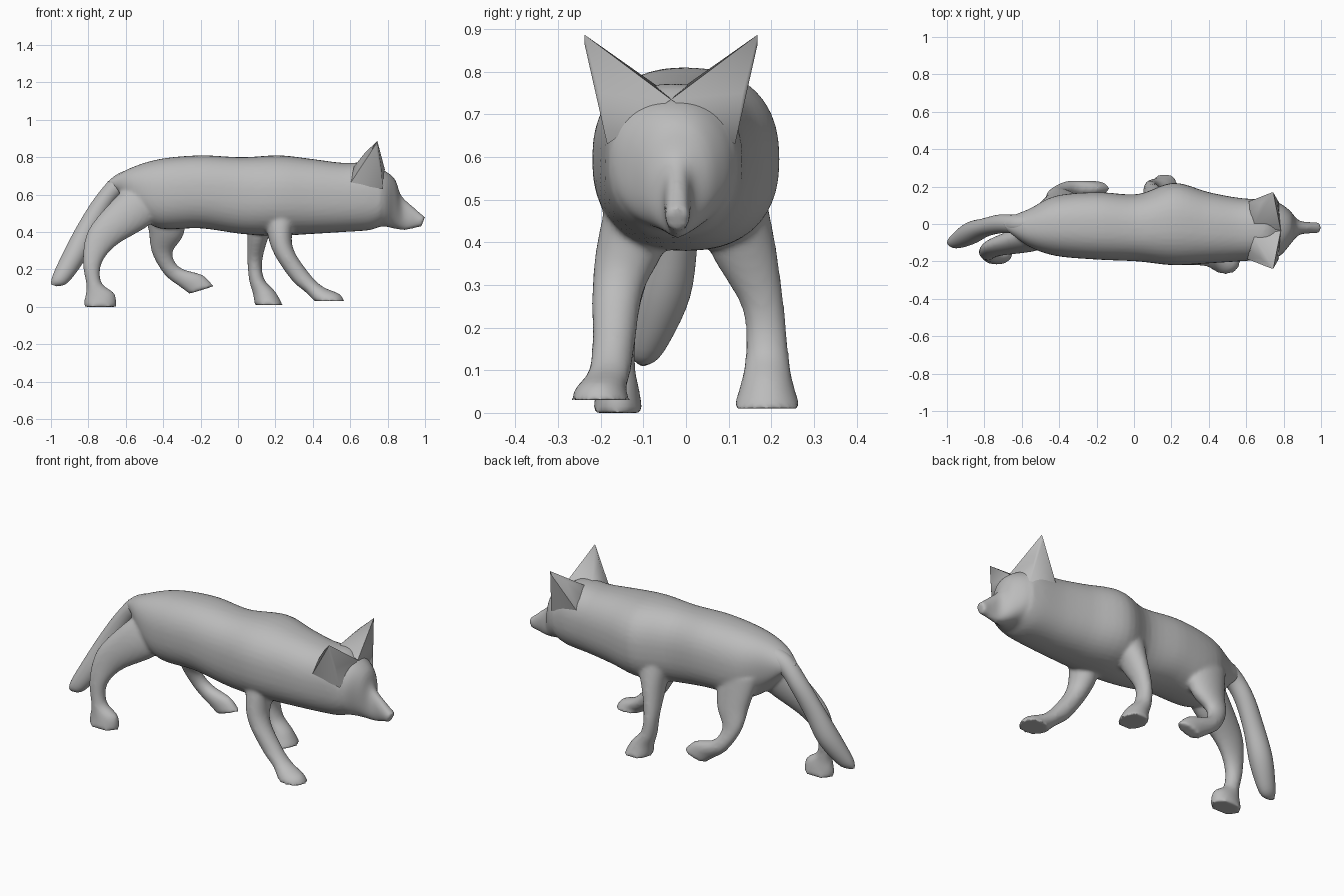
import bpy
import bmesh
import math
from mathutils import Vector

# Remove only the default cube
default_cube = bpy.data.objects.get("Cube")
if default_cube:
    bpy.data.objects.remove(default_cube, do_unlink=True)

UNIT = 0.01          # section tables are written in hundredths
SIDES = 40           # points around each cross-section
STEPS = 5            # interpolated rings between two sections
CENTRE = -0.035      # middle line of the turned head

# One plain coat colour
coat = bpy.data.materials.new("grey_coat")
coat.use_nodes = True
coat_colour = (0.5, 0.5, 0.5, 1)
coat.diffuse_color = coat_colour
coat.node_tree.nodes["Principled BSDF"].inputs["Base Color"].default_value = coat_colour


def select_only(parts):
    """Select the given parts and make the first one active."""
    bpy.ops.object.select_all(action="DESELECT")
    for part in parts:
        part.select_set(True)
    bpy.context.view_layer.objects.active = parts[0]


def finish(name, bm, smooth_angle):
    """Turn a bmesh into a shaded object with the coat material."""
    bmesh.ops.recalc_face_normals(bm, faces=bm.faces[:])
    mesh = bpy.data.meshes.new(name)
    bm.to_mesh(mesh)
    bm.free()
    mesh.materials.append(coat)
    part = bpy.data.objects.new(name, mesh)
    bpy.context.collection.objects.link(part)
    select_only([part])
    bpy.ops.object.shade_smooth_by_angle(angle=math.radians(smooth_angle))
    return part


def spline(before, start, end, after, t):
    """Catmull-Rom blend of one value between two sections."""
    slope_in = (end - before) / 2
    slope_out = (after - start) / 2
    bend = 3 * (end - start) - 2 * slope_in - slope_out
    twist = 2 * (start - end) + slope_in + slope_out
    return start + t * (slope_in + t * (bend + t * twist))


def smooth_sections(sections):
    """Add interpolated sections between the given ones."""
    last = len(sections) - 1
    result = []
    for i in range(last):
        near = [sections[max(0, min(last, i + k))] for k in (-1, 0, 1, 2)]
        for step in range(STEPS):
            result.append([spline(*values, step / STEPS) for values in zip(*near)])
    result.append(sections[last])
    return result


def loft(name, sections, fullness=1.0):
    """Skin rounded rings; a section is (x, z) of one side edge,
    (x, z) of the opposite edge, then the y centre and half width."""
    bm = bmesh.new()
    rings = []
    for section in smooth_sections(sections):
        xa, za, xb, zb, y, width = [value * UNIT for value in section]
        middle = Vector((xa + xb, 2 * y, za + zb)) / 2
        reach = Vector((xa - xb, 0, za - zb)) / 2
        across = Vector((0, width, 0))
        ring = []
        for k in range(SIDES):
            angle = math.tau * k / SIDES
            c, s = math.cos(angle), math.sin(angle)
            c = math.copysign(abs(c) ** fullness, c)
            s = math.copysign(abs(s) ** fullness, s)
            ring.append(bm.verts.new(middle + reach * c + across * s))
        rings.append(ring)
    for lower, upper in zip(rings, rings[1:]):
        for k in range(SIDES):
            n = (k + 1) % SIDES
            bm.faces.new((lower[k], lower[n], upper[n], upper[k]))
    bm.faces.new(rings[0])
    bm.faces.new(rings[-1])
    return finish(name, bm, 40)


def ear(name, side):
    """Pointed ear with a flat front, flaring out of the neck."""
    points = [
        (0.745, 0.203, 0.887),   # tip
        (0.735, 0.203, 0.865),   # outer edge
        (0.765, 0.168, 0.75),    # outer base
        (0.775, 0.15, 0.63),     # cheek
        (0.785, 0.0, 0.735),     # inner base
        (0.6, 0.15, 0.66),       # neck side
        (0.62, 0.11, 0.75),      # back base
        (0.68, 0.15, 0.825),     # back ridge
        (0.64, 0.03, 0.765),     # inner back base
    ]
    bm = bmesh.new()
    for x, y, z in points:
        bm.verts.new((x, CENTRE + side * y, z))
    bmesh.ops.convex_hull(bm, input=bm.verts[:])
    return finish(name, bm, 50)


# Torso from rump to neck
torso = loft("torso", [
    (-70, 67, -62, 60, 0, 4),
    (-58, 74, -54, 50, -2, 10),
    (-42, 79, -42, 42, -1, 16),
    (-20, 81, -20, 42, -1, 18),
    (2, 80, 2, 39, -2, 18),
    (22, 81, 20, 38, 0, 22),
    (40, 79, 40, 39, -2, 19),
    (56, 77, 56, 40, -3, 17),
    (70, 77, 70, 41, -3, 16),
    (77, 73, 76, 43, -3, 15),
], fullness=0.85)

# Head narrowing to a blunt muzzle
head = loft("head", [
    (70, 75, 72, 42, -3, 15),
    (78, 73, 78, 43, -3, 14),
    (84, 68, 83, 42, -2, 9),
    (87, 60, 89, 41, -2, 4),
    (93, 54, 94, 42, -2, 3),
    (100, 48, 98, 43, -2, 3),
], fullness=0.9)

ear("left_ear", 1)
ear("right_ear", -1)

# Hanging tail, swung to the right
loft("tail", [
    (-54, 75, -54, 62, 0, 6),
    (-66, 70, -62, 60, 0, 5),
    (-76, 59, -68, 53, 0, 5),
    (-85, 45, -75, 40, -2, 5),
    (-93, 30, -82, 25, -5, 6),
    (-99, 17, -91, 13, -9, 4),
    (-100, 12, -97, 11, -10, 1),
])

# Legs in mid stride, each ending in a flat paw
front_right_leg = loft("front_right_leg", [
    (15, 52, 32, 54, -11, 7),
    (16, 38, 29, 40, -13, 8),
    (20, 27, 30, 30, -16, 6),
    (29, 14, 38, 18, -17, 5),
    (36, 8, 45, 11, -18, 5),
    (40, 4, 54, 7, -20, 6),
    (41, 3, 57, 3, -20, 7),
])
front_left_leg = loft("front_left_leg", [
    (4, 54, 24, 54, 11, 7),
    (5, 40, 17, 39, 13, 8),
    (5, 25, 13, 25, 18, 5),
    (6, 14, 14, 15, 19, 5),
    (8, 7, 20, 8, 19, 6),
    (9, 1, 24, 1, 19, 8),
])
hind_right_leg = loft("hind_right_leg", [
    (-58, 65, -36, 56, -5, 7),
    (-67, 57, -47, 44, -8, 7),
    (-80, 41, -65, 33, -12, 5),
    (-83, 25, -73, 23, -15, 4),
    (-81, 11, -73, 13, -16, 4),
    (-82, 4, -66, 7, -16, 5),
    (-82, 0, -65, 0, -16, 6),
])
hind_left_leg = loft("hind_left_leg", [
    (-52, 58, -27, 56, 8, 7),
    (-48, 42, -29, 39, 12, 6),
    (-46, 29, -35, 29, 16, 4),
    (-39, 17, -31, 21, 19, 4),
    (-30, 10, -19, 17, 19, 4),
    (-26, 7, -13, 11, 19, 4),
])

# Fuse torso, head and legs into one skin and soften the joints
select_only([torso, head, front_right_leg, front_left_leg,
             hind_right_leg, hind_left_leg])
bpy.ops.object.join()
torso.name = "fused_body"
skin = torso.modifiers.new("skin", "REMESH")
skin.mode = "VOXEL"
skin.voxel_size = UNIT
skin.use_smooth_shade = True
soften = torso.modifiers.new("soften", "SMOOTH")
soften.factor = 0.5
soften.iterations = 6
